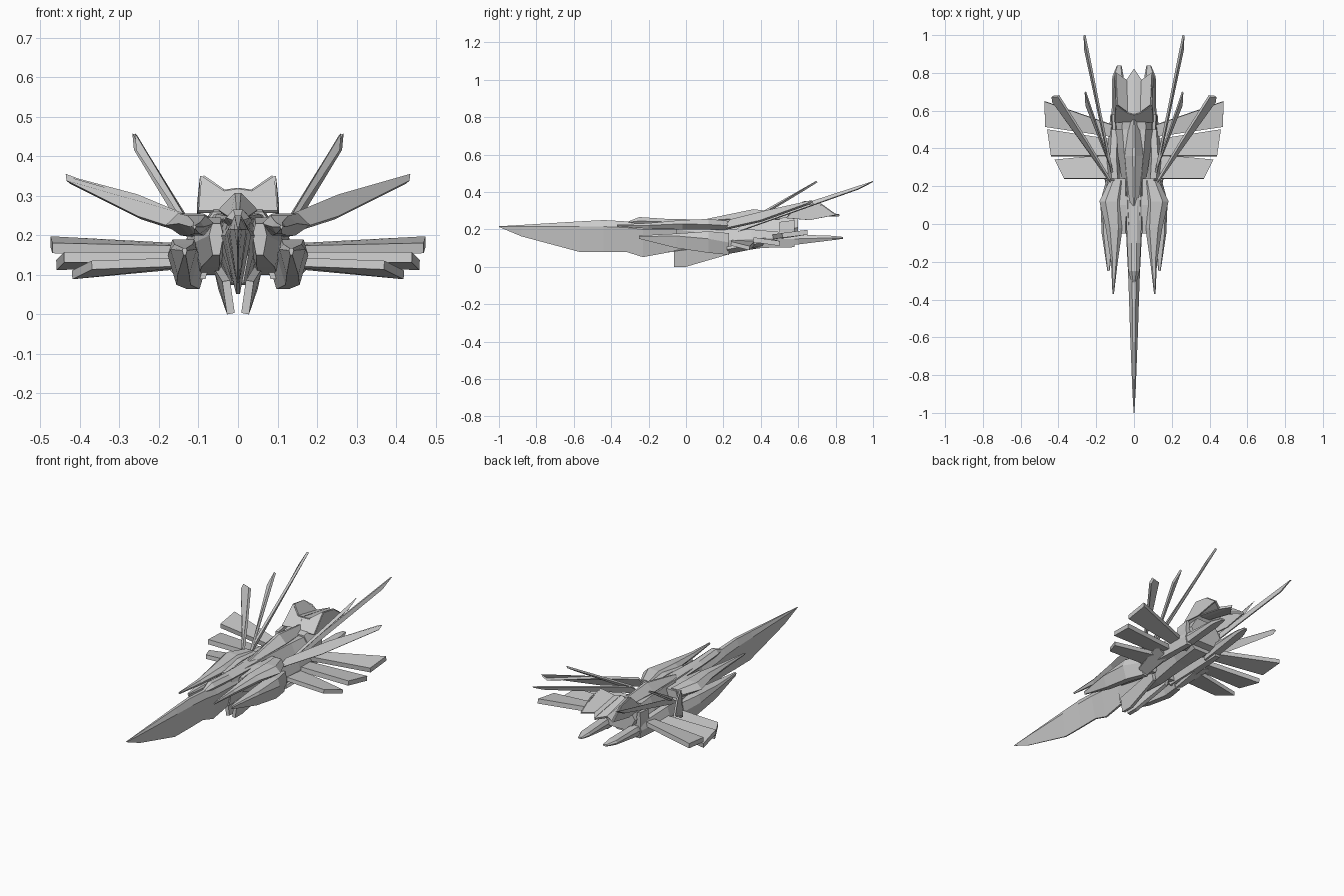
import bpy
import bmesh
from mathutils import Vector


def make(name, verts, faces, mirror=False):
    me = bpy.data.meshes.new(name)
    me.from_pydata([tuple(v) for v in verts], [], faces)
    bm = bmesh.new()
    bm.from_mesh(me)
    bmesh.ops.recalc_face_normals(bm, faces=bm.faces)
    bm.to_mesh(me)
    bm.free()
    ob = bpy.data.objects.new(name, me)
    bpy.context.collection.objects.link(ob)
    if mirror:
        m = ob.modifiers.new("Mirror", 'MIRROR')
        m.use_mirror_merge = False
    return ob


def loft(name, secs, top=0.5, bot=0.4, mirror=False):
    """Six-sided hull; each section is (y, x centre, half width, z top, z middle, z bottom)."""
    v = []
    for y, x, w, zt, zm, zb in secs:
        v += [(x - top * w, y, zt), (x + top * w, y, zt), (x + w, y, zm),
              (x + bot * w, y, zb), (x - bot * w, y, zb), (x - w, y, zm)]
    f = [list(range(6)), list(range(len(v) - 6, len(v)))]
    for s in range(len(secs) - 1):
        for i in range(6):
            a, b = s * 6 + i, s * 6 + (i + 1) % 6
            f.append([a, b, b + 6, a + 6])
    return make(name, v, f, mirror)


def plate(name, pts, t, mirror=True):
    """Flat blade of thickness t on a polygon outline."""
    p = [Vector(q) for q in pts]
    n = len(p)
    nor = Vector()
    for i in range(n):
        nor += p[i].cross(p[(i + 1) % n])
    nor = nor.normalized() * t / 2
    f = [list(range(n)), list(range(n, 2 * n))]
    f += [[i, (i + 1) % n, n + (i + 1) % n, n + i] for i in range(n)]
    return make(name, [q - nor for q in p] + [q + nor for q in p], f, mirror)


# Long blade-like nose
loft("nose", [(-1, 0, .002, .217, .215, .213), (-.88, 0, .009, .224, .215, .163),
              (-.57, 0, .021, .243, .215, .08), (-.44, 0, .025, .25, .215, .079),
              (-.32, 0, .029, .243, .21, .08), (-.23, 0, .033, .24, .2, .052),
              (-.05, 0, .042, .245, .2, .085)], .35, .15)
# Canopy ridge and main hull
loft("canopy", [(-.31, 0, .012, .242, .238, .23), (-.25, 0, .03, .266, .245, .22),
                (-.1, 0, .036, .256, .24, .21), (.15, 0, .045, .252, .24, .2)], .4)
loft("hull", [(-.1, 0, .036, .245, .2, .08), (.05, 0, .05, .25, .19, .08),
              (.2, 0, .06, .25, .18, .075), (.4, 0, .09, .255, .18, .1),
              (.56, 0, .11, .25, .18, .11)], .6, .4)
# Dorsal spine
loft("spine", [(.08, 0, .02, .25, .245, .23), (.36, 0, .05, .308, .265, .23),
               (.57, 0, .02, .285, .25, .23)], .15)

# Engine block, nozzle and rear prongs
loft("engine", [(.5, 0, .105, .26, .2, .12), (.6, 0, .1, .275, .21, .14)], .6, .6)
loft("rear_prong", [(.5, .095, .03, .17, .145, .11), (.6, .09, .028, .172, .15, .12),
                    (.78, .085, .03, .166, .155, .142), (.84, .078, .012, .16, .155, .15)],
     .7, .7, True)
loft("engine_side", [(.5, .105, .014, .24, .2, .13), (.58, .108, .014, .25, .2, .14)],
     .6, .6, True)

# Flared tail cover
plate("tail_cover_inner", [(0, .58, .315), (.035, .59, .31), (.04, .76, .275), (0, .82, .275)], .012)
plate("tail_cover_outer", [(.035, .59, .31), (.09, .63, .348), (.095, .72, .335),
                           (.098, .8, .277), (.04, .76, .275)], .012)
plate("tail_cover_side", [(.098, .54, .26), (.092, .63, .35), (.094, .72, .335),
                          (.1, .8, .277), (.1, .66, .25)], .008)
plate("tail_cover_front", [(0, .54, .26), (.1, .54, .26), (.092, .63, .348),
                           (.035, .59, .31), (0, .58, .315)], .008)

# Side pods: upper blade, lower blade, inner cheek
loft("upper_pod", [(-.37, .11, .004, .226, .222, .216), (-.2, .104, .018, .234, .222, .204),
                   (-.02, .105, .045, .25, .23, .2), (.12, .12, .063, .256, .226, .2),
                   (.23, .09, .04, .245, .22, .195)], .5, .4, True)
loft("lower_pod", [(-.25, .135, .006, .168, .162, .15), (-.05, .138, .033, .178, .165, .1),
                   (.12, .138, .04, .19, .15, .075), (.23, .113, .035, .18, .13, .064)],
     .7, .45, True)
loft("inner_cheek", [(-.05, .055, .018, .23, .2, .15), (.1, .07, .045, .245, .18, .12),
                     (.24, .075, .05, .24, .17, .1)], .6, .5, True)

# Twin ventral keels
plate("ventral_keel", [(.03, -.065, .085), (.018, -.065, .002), (.018, 0, .002),
                       (.04, .22, .066), (.052, .22, .12)], .02)
# Wing root mount
loft("wing_root", [(.2, .1, .03, .2, .14, .09), (.35, .11, .035, .2, .15, .1),
                   (.58, .1, .025, .18, .15, .105)], .5, .6, True)

# Three fanned wing feathers per side
plate("wing_front", [(.1, .24, .135), (.37, .24, .125), (.42, .34, .1), (.1, .37, .13)], .022)
plate("wing_middle", [(.1, .36, .145), (.44, .36, .145), (.46, .5, .125), (.1, .445, .14)], .026)
plate("wing_rear", [(.1, .46, .16), (.47, .515, .168), (.475, .65, .185), (.1, .52, .165)], .026)

# Raised spikes
plate("long_spike", [(.11, .23, .17), (.258, .92, .415), (.262, 1, .456),
                     (.125, .32, .235)], .012)
plate("short_spike", [(.115, .28, .2), (.254, .63, .412), (.258, .7, .456), (.125, .31, .235)], .012)
plate("side_spike", [(.11, .2, .2), (.25, .4, .245), (.43, .65, .335), (.432, .675, .352),
                     (.4, .678, .34), (.25, .44, .3), (.13, .24, .25)], .014)
# Small lower barbs beneath the spikes
plate("lower_barb", [(.1, .22, .075), (.15, .22, .1), (.19, .42, .14), (.1, .4, .11)], .016)
